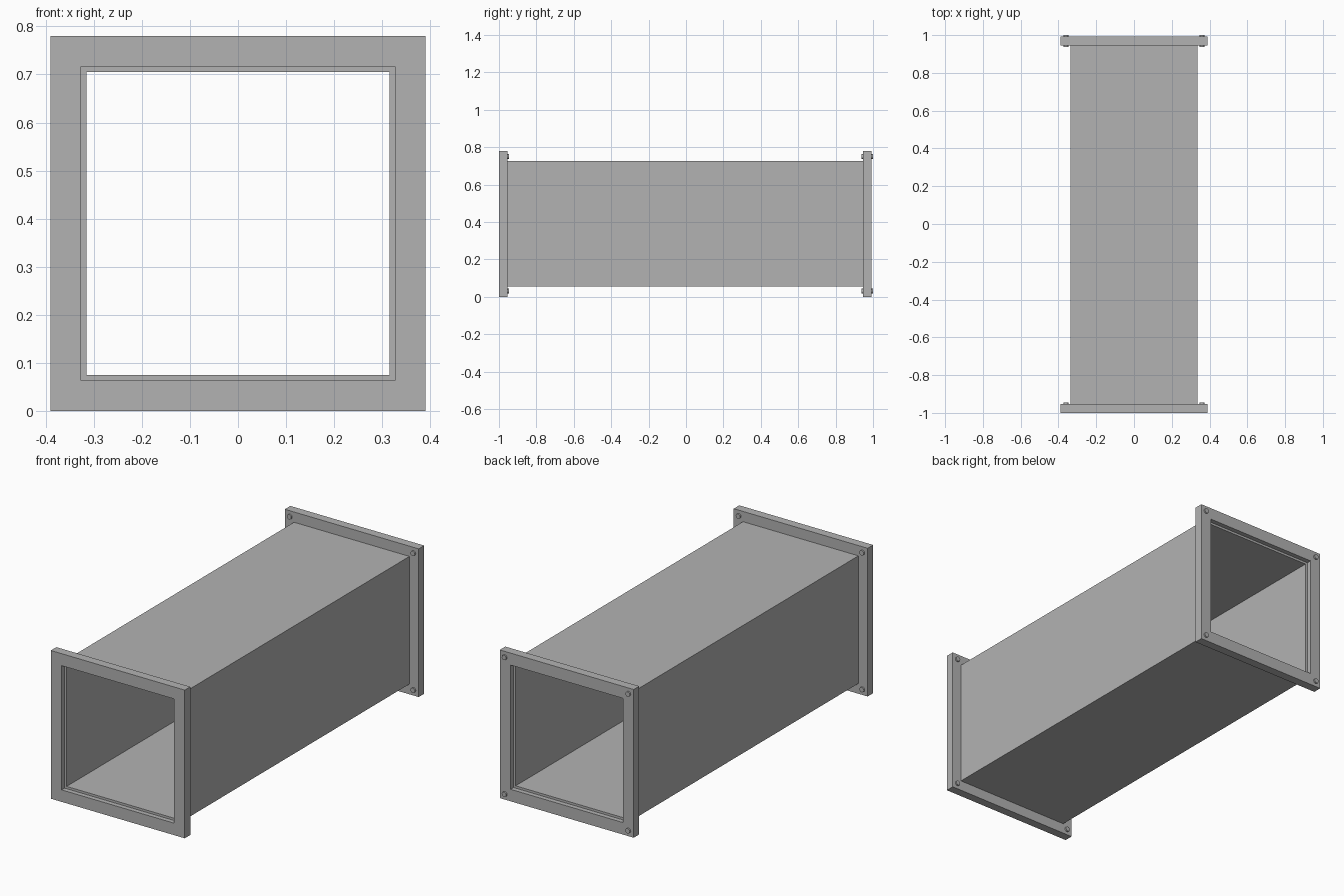
import bpy
import bmesh
from mathutils import Matrix

cube = bpy.data.objects.get("Cube")
if cube:
    bpy.data.objects.remove(cube, do_unlink=True)

MID = 0.39        # height of the duct axis, also half the flange width
OPENING = 0.327   # half width of the flange opening
OUTER, INNER = 0.336, 0.315   # half widths of the duct wall
THICK = 0.046     # flange thickness
RECESS = 0.025    # depth of the duct mouth inside the flange
FRONT, BACK = -1.0, 0.992     # outer flange faces

metal = bpy.data.materials.new("galvanised grey")
metal.use_nodes = True
grey = (0.448, 0.448, 0.448, 1)
metal.diffuse_color = grey
metal.node_tree.nodes["Principled BSDF"].inputs["Base Color"].default_value = grey


def finish(name, bm):
    bmesh.ops.recalc_face_normals(bm, faces=bm.faces)
    mesh = bpy.data.meshes.new(name)
    bm.to_mesh(mesh)
    bm.free()
    mesh.materials.append(metal)
    obj = bpy.data.objects.new(name, mesh)
    bpy.context.collection.objects.link(obj)
    return obj


def square_ring(name, outer, inner, y0, y1):
    """Hollow square section running along y."""
    bm = bmesh.new()
    corners = [(-1, -1), (1, -1), (1, 1), (-1, 1)]
    loops = [[bm.verts.new((sx * half, y, MID + sz * half)) for sx, sz in corners]
             for half, y in [(outer, y0), (outer, y1), (inner, y1), (inner, y0)]]
    for i, loop in enumerate(loops):
        other = loops[(i + 1) % 4]
        for j in range(4):
            k = (j + 1) % 4
            bm.faces.new((loop[j], loop[k], other[k], other[j]))
    return finish(name, bm)


def bolt_set(name, y0, y1):
    """Four small round bolt heads, one at each flange corner."""
    bm = bmesh.new()
    for sx in (-1, 1):
        for sz in (-1, 1):
            place = (Matrix.Translation((sx * 0.36, (y0 + y1) / 2, MID + sz * 0.36))
                     @ Matrix.Rotation(1.5708, 4, 'X'))
            bmesh.ops.create_cone(bm, cap_ends=True, segments=16, radius1=0.013,
                                  radius2=0.013, depth=y1 - y0, matrix=place)
    obj = finish(name, bm)
    bpy.ops.object.select_all(action='DESELECT')
    obj.select_set(True)
    bpy.context.view_layer.objects.active = obj
    bpy.ops.object.shade_smooth_by_angle()


# Duct and end flanges
square_ring("duct_body", OUTER, INNER, FRONT + RECESS, BACK - RECESS)
square_ring("front_flange", MID, OPENING, FRONT, FRONT + THICK)
square_ring("back_flange", MID, OPENING, BACK - THICK, BACK)

# Bolt heads: inside of both flanges and outside of the back one
bolt_set("front_inner_bolts", FRONT + THICK, FRONT + THICK + 0.008)
bolt_set("back_inner_bolts", BACK - THICK - 0.008, BACK - THICK)
bolt_set("back_outer_bolts", BACK, 1.0)
